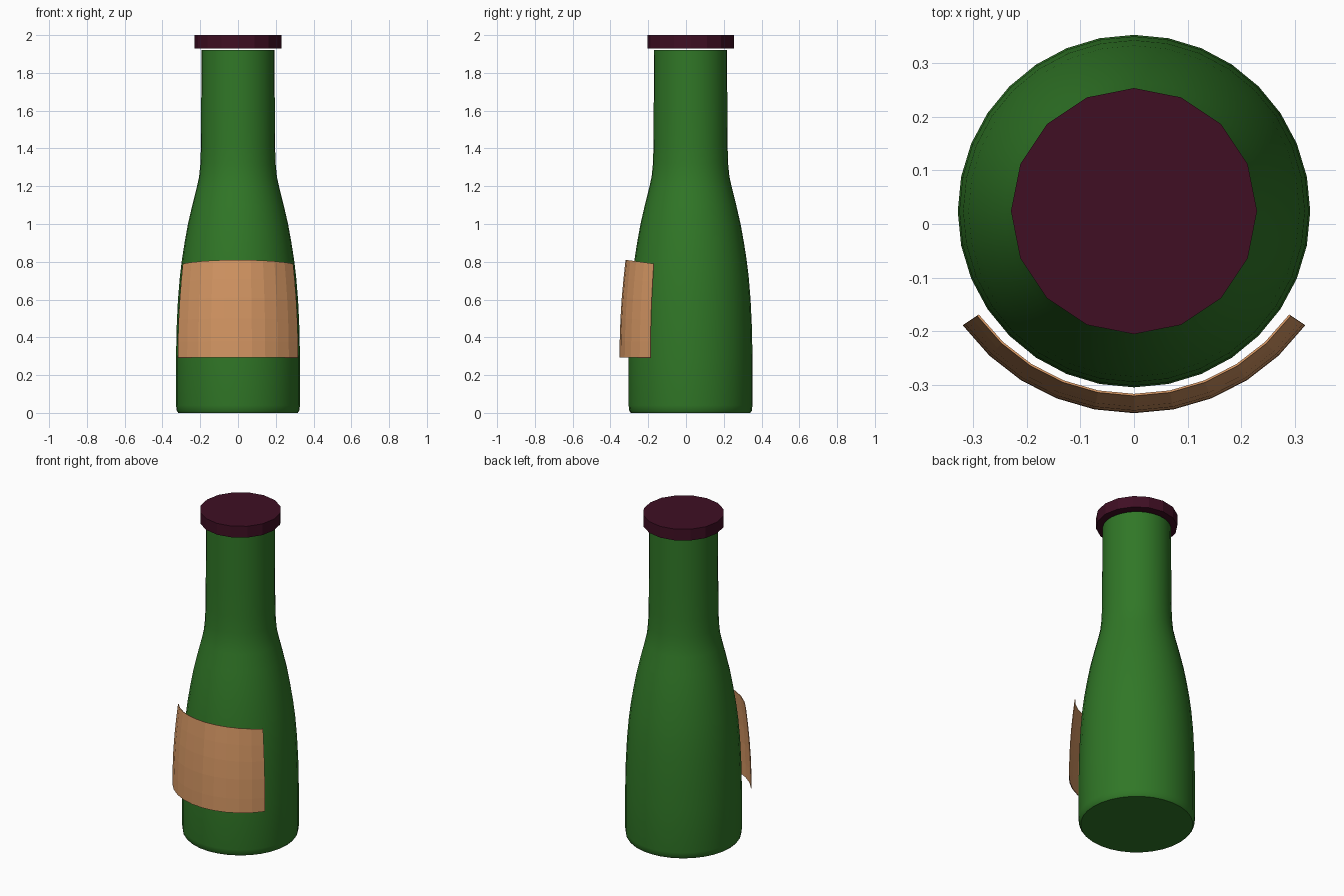
import bpy, bmesh, math

if "Cube" in bpy.data.objects:
    bpy.data.objects.remove(bpy.data.objects["Cube"])

CY = 0.024  # bottle axis sits slightly behind the origin


def material(name, rgb):
    m = bpy.data.materials.new(name)
    m.diffuse_color = (*rgb, 1)
    m.use_nodes = True
    m.node_tree.nodes["Principled BSDF"].inputs["Base Color"].default_value = m.diffuse_color
    return m


def make_object(name, bm, mat):
    bmesh.ops.recalc_face_normals(bm, faces=bm.faces)
    me = bpy.data.meshes.new(name)
    bm.to_mesh(me)
    bm.free()
    me.materials.append(mat)
    ob = bpy.data.objects.new(name, me)
    ob.location.y = CY
    bpy.context.collection.objects.link(ob)
    return ob


def lathe(name, profile, sides, mat):
    """Closed solid of revolution from (radius, z) points."""
    bm = bmesh.new()
    rings = [[bm.verts.new((r * math.cos(2 * math.pi * i / sides),
                            r * math.sin(2 * math.pi * i / sides), z))
              for i in range(sides)] for r, z in profile]
    for a, b in zip(rings, rings[1:]):
        for i in range(sides):
            j = (i + 1) % sides
            bm.faces.new((a[i], a[j], b[j], b[i]))
    bm.faces.new(rings[0][::-1])
    bm.faces.new(rings[-1])
    return make_object(name, bm, mat)


green = material("bottle green", (0.03, 0.185, 0.02))
wine = material("dark wine red", (0.05, 0.0045, 0.017))
tan = material("label tan", (0.67, 0.31, 0.127))

# Bottle body, shoulder and neck
bottle = lathe("bottle", [
    (0.316, 0), (0.324, 0.01), (0.328, 0.04), (0.328, 0.3), (0.325, 0.45),
    (0.318, 0.6), (0.308, 0.72), (0.297, 0.81), (0.283, 0.9), (0.265, 1.0),
    (0.242, 1.1), (0.217, 1.2), (0.206, 1.25), (0.199, 1.32), (0.196, 1.42),
    (0.195, 1.6), (0.193, 1.92)], 32, green)
bpy.context.view_layer.objects.active = bottle
bottle.select_set(True)
bpy.ops.object.shade_smooth_by_angle(angle=math.radians(50))

# Cap, hovering just above the rim
lathe("cap", [(0.229, 1.93), (0.229, 2.0)], 16, wine)

# Label: thin curved sheet standing off the front, following the body taper
bm = bmesh.new()
rows = []
for r, z in [(0.376, 0.292), (0.375, 0.38), (0.371, 0.5), (0.364, 0.61),
             (0.355, 0.71), (0.344, 0.81)]:
    row = []
    for i in range(-5, 6):
        a = i * math.radians(11.25)
        k = (i / 5) ** 2
        rr = r + 0.007 * k
        drop = 0.02 * k * max(0, (z - 0.29) / 0.52)
        row.append(bm.verts.new((rr * math.sin(a), -rr * math.cos(a), z - drop)))
    rows.append(row)
for a, b in zip(rows, rows[1:]):
    for i in range(10):
        bm.faces.new((a[i], a[i + 1], b[i + 1], b[i]))
label = make_object("label", bm, tan)
label.modifiers.new("thickness", 'SOLIDIFY').thickness = 0.004
